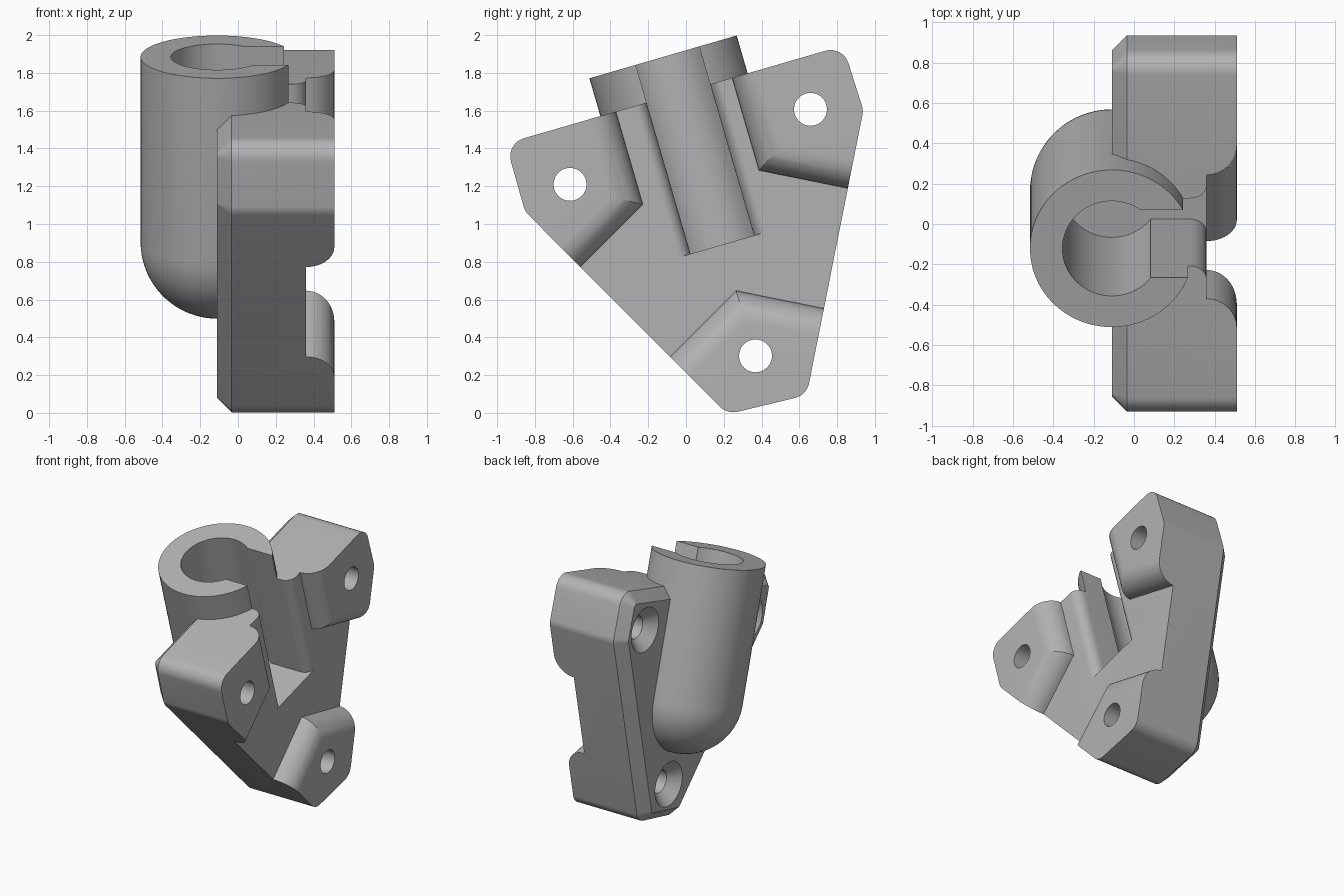
import bpy, bmesh, math
from mathutils import Vector, Matrix

if "Cube" in bpy.data.objects:
    bpy.data.objects.remove(bpy.data.objects["Cube"])

TILT = math.radians(16.2)      # lean of the socket
BACK, FACE, PAD = -0.11, 0.36, 0.51   # x of back, recessed face and pad face


def loft(name, rings, matrix=Matrix()):
    """Closed solid through a list of equal-length point rings."""
    bm = bmesh.new()
    vs = [[bm.verts.new(p) for p in r] for r in rings]
    n = len(rings[0])
    for a, b in zip(vs, vs[1:]):
        for i in range(n):
            j = (i + 1) % n
            bm.faces.new((a[i], a[j], b[j], b[i]))
    bm.faces.new(vs[0][::-1])
    bm.faces.new(vs[-1])
    bmesh.ops.recalc_face_normals(bm, faces=bm.faces)
    bm.transform(matrix)
    me = bpy.data.meshes.new(name)
    bm.to_mesh(me)
    bm.free()
    ob = bpy.data.objects.new(name, me)
    bpy.context.collection.objects.link(ob)
    return ob


def combine(target, tool, op):
    m = target.modifiers.new(op, 'BOOLEAN')
    m.operation, m.object, m.solver = op, tool, 'EXACT'
    bpy.context.view_layer.objects.active = target
    bpy.ops.object.modifier_apply(modifier=m.name)
    bpy.data.objects.remove(tool)


def circle(r, z, n):
    return [(r * math.cos(2 * math.pi * i / n), r * math.sin(2 * math.pi * i / n), z)
            for i in range(n)]


# plate outline corners (y, z), counter-clockwise
CORNERS = [Vector(c) for c in ((-0.954, 1.426), (-0.852, 1.066), (0.219, -0.007),
                               (0.639, 0.094), (0.939, 1.602), (0.831, 1.944))]


def outline(x, inset, r=0.1, steps=8):
    """Rounded plate outline at depth x, shrunk by inset."""
    pts = []
    for i, c in enumerate(CORNERS):
        d1 = (c - CORNERS[i - 1]).normalized()
        d2 = (CORNERS[(i + 1) % 6] - c).normalized()
        n1, n2 = Vector((d1.y, -d1.x)), Vector((d2.y, -d2.x))
        cen = c - (n1 + n2) * (r / (1 + n1.dot(n2)))
        a1 = math.atan2(n1.y, n1.x)
        turn = math.acos(n1.dot(n2))
        for k in range(steps + 1):
            a = a1 + turn * k / steps
            pts.append((x, cen.x + (r - inset) * math.cos(a), cen.y + (r - inset) * math.sin(a)))
    return pts


# mounting plate with chamfered back edge
bracket = loft("socket_bracket", [outline(BACK, 0.075), outline(BACK + 0.075, 0), outline(PAD, 0)])

# stamp: recessed face plus three raised pads with rounded inner edges
stamp = loft("stamp", [[(x, -2, -1), (x, 2, -1), (x, 2, 3), (x, -2, 3)] for x in (-1, FACE)])
up = Vector((-math.sin(TILT), math.cos(TILT)))
diag = Vector((-0.707, -0.707))
side = Vector((0.98, -0.198))
for corner, d1, d2 in (((-0.228, 1.103), up, diag),
                       ((0.386, 1.284), up, side),
                       ((0.265, 0.647), diag, side)):
    k = Vector(corner)
    sine = abs(d1.x * d2.y - d1.y * d2.x)
    layers = [(0.1, 0)] + [(FACE + 0.15 * math.sin(t), 0.15 * (1 - math.cos(t)) / sine)
                           for t in (math.pi / 2 * i / 12 for i in range(13))]
    rings = []
    for x, o in layers:
        quad = [k + d1 * a + d2 * b for a, b in ((o, o), (1.5, o), (1.5, 1.5), (o, 1.5))]
        rings.append([(x, p.x, p.y) for p in quad])
    combine(stamp, loft("pad", rings), 'UNION')
combine(bracket, stamp, 'INTERSECT')

# leaning socket tube with a domed lower end
R, LENGTH = 0.406, 1.02
lean = Matrix.Translation((BACK, 0.163, 0.905)) @ Matrix.Rotation(TILT, 4, 'X')
dome = [circle(max(R * math.cos(t), 0.002), -R * math.sin(t), 96)
        for t in (math.pi / 2 * (1 - i / 20) for i in range(21))]
combine(bracket, loft("tube", dome + [circle(R, LENGTH, 96)], lean), 'UNION')

# bore and side slot as one keyhole profile, slot mouth rounded over
BORE, LO, HI, LIP = 0.245, -0.151, 0.199, 0.068
a0, a1 = math.asin(HI / BORE), 2 * math.pi + math.asin(LO / BORE)
key = [(BORE * math.cos(a0 + (a1 - a0) * i / 60), BORE * math.sin(a0 + (a1 - a0) * i / 60))
       for i in range(61)]
mouth = [(FACE - BACK - 0.08 * (1 - math.sin(t)), LIP * (1 - math.cos(t)))
         for t in (math.pi / 2 * i / 10 for i in range(11))]
mouth.append((0.8, LIP))
key += [(x, LO - w) for x, w in mouth] + [(x, HI + w) for x, w in reversed(mouth)]
combine(bracket, loft("bore", [[(x, y, s) for x, y in key] for s in (-0.022, 1.4)], lean),
        'DIFFERENCE')

# countersunk screw holes through the pads
for y, z in ((-0.614, 1.21), (0.659, 1.607), (0.368, 0.302)):
    turn = Matrix.Translation((0, y, z)) @ Matrix.Rotation(math.pi / 2, 4, 'Y')
    rings = [circle(r, x, 48) for r, x in ((0.187, BACK - 0.02), (0.087, BACK + 0.08), (0.087, 0.7))]
    combine(bracket, loft("screw_hole", rings, turn), 'DIFFERENCE')

# finish
grey = bpy.data.materials.new("mid_grey")
grey.diffuse_color = (0.45, 0.45, 0.45, 1)
grey.use_nodes = True
grey.node_tree.nodes["Principled BSDF"].inputs["Base Color"].default_value = grey.diffuse_color
bracket.data.materials.clear()
bracket.data.materials.append(grey)
for p in bracket.data.polygons:
    p.material_index = 0
bpy.ops.object.select_all(action='DESELECT')
bracket.select_set(True)
bpy.context.view_layer.objects.active = bracket
bpy.ops.object.shade_smooth_by_angle(angle=math.radians(25))
